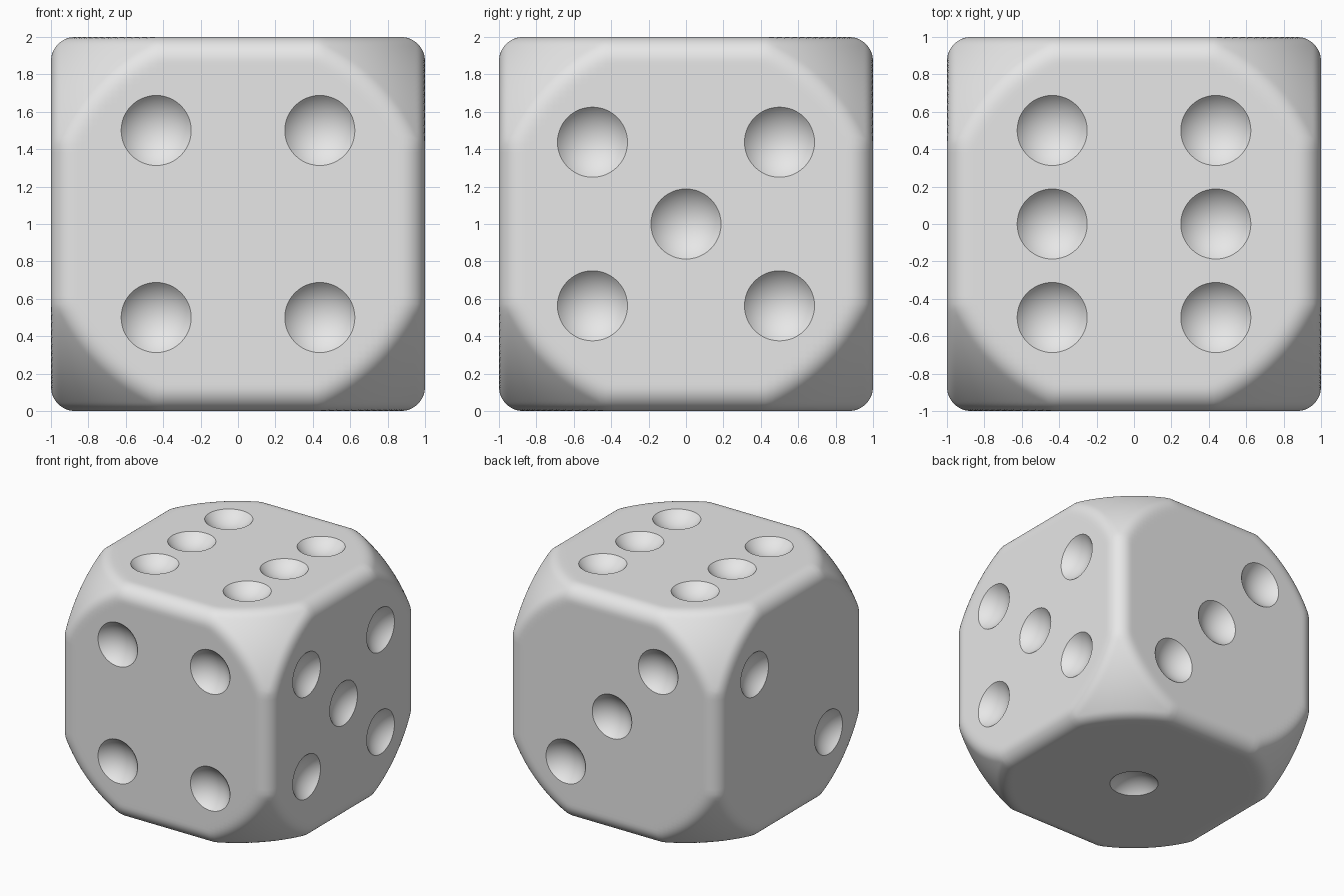
import bpy
import bmesh
import math
from mathutils import Matrix, Vector

EDGE = 0.13        # rounding radius along the edges
CORE = 1 - EDGE    # half size of the inner box
BALL = 1.30        # inner sphere that trims the corners
PIP_BALL = 0.245   # sphere radius used to scoop each pip
PIP_RIM = 0.1875   # visible pip radius
A, B = 0.4375, 0.5

if "Cube" in bpy.data.objects:
    bpy.data.objects.remove(bpy.data.objects["Cube"], do_unlink=True)

ivory = bpy.data.materials.new("light_grey")
ivory.use_nodes = True
ivory.diffuse_color = (0.8, 0.8, 0.8, 1)
ivory.node_tree.nodes["Principled BSDF"].inputs["Base Color"].default_value = (0.8, 0.8, 0.8, 1)


def make_object(name, bm):
    mesh = bpy.data.meshes.new(name)
    bm.to_mesh(mesh)
    bm.free()
    mesh.materials.append(ivory)
    obj = bpy.data.objects.new(name, mesh)
    bpy.context.collection.objects.link(obj)
    return obj


def clamp(p, s):
    return Vector([max(-CORE, min(CORE, c * s)) for c in p])


def nearest_core(p):
    """Closest point on the inner box trimmed by the inner sphere."""
    k = clamp(p, 1)
    if k.length <= BALL:
        return k
    low, high = 0.0, 1.0
    for _ in range(22):
        mid = (low + high) / 2
        if clamp(p, mid).length > BALL:
            high = mid
        else:
            low = mid
    return clamp(p, low)


# Body: grid cube, denser toward the edges, pulled onto the rounded form
bm = bmesh.new()
bmesh.ops.create_cube(bm, size=2)
bmesh.ops.subdivide_edges(bm, edges=bm.edges[:], cuts=63, use_grid_fill=True)
for v in bm.verts:
    q = Vector([math.sin(c * math.pi / 2) for c in v.co])
    k = nearest_core(q)
    v.co = k + (q - k).normalized() * EDGE
bmesh.ops.recalc_face_normals(bm, faces=bm.faces[:])
body = make_object("die_body", bm)

# Pip centres on each face, relative to the middle of the body
depth = 1 + math.sqrt(PIP_BALL ** 2 - PIP_RIM ** 2)
signs = (-1, 1)
pips = [(x * A, y * B, depth) for x in signs for y in (-1, 0, 1)]       # six, top
pips += [(0, 0, -depth)]                                                # one, bottom
pips += [(x * A, -depth, z * B) for x in signs for z in signs]          # four, front
pips += [(-t * A, depth, t * B) for t in (-1, 0, 1)]                    # three, back
pips += [(depth, y * B, z * A) for y in signs for z in signs]           # five, left
pips += [(depth, 0, 0)]
pips += [(-depth, t * B, t * A) for t in signs]                         # two, right

# Cutter: one sphere per pip, its pole along the face direction
bm = bmesh.new()
for p in pips:
    axis = Vector([c if abs(c) == depth else 0 for c in p])
    turn = axis.to_track_quat('Z', 'Y').to_matrix().to_4x4()
    bmesh.ops.create_uvsphere(bm, u_segments=48, v_segments=32, radius=PIP_BALL,
                              matrix=Matrix.Translation(p) @ turn)
cutter = make_object("pip_cutter", bm)
cutter.hide_render = True

# Scoop the pips out of the body
cut = body.modifiers.new("pips", 'BOOLEAN')
cut.operation = 'DIFFERENCE'
cut.solver = 'EXACT'
cut.object = cutter
bpy.ops.object.select_all(action='DESELECT')
body.select_set(True)
bpy.context.view_layer.objects.active = body
bpy.ops.object.modifier_apply(modifier=cut.name)
bpy.data.objects.remove(cutter, do_unlink=True)

# Stand on the ground with smooth shading and crisp pip rims
body.data.transform(Matrix.Translation((0, 0, 1)))
bpy.ops.object.shade_smooth_by_angle(angle=math.radians(30))
